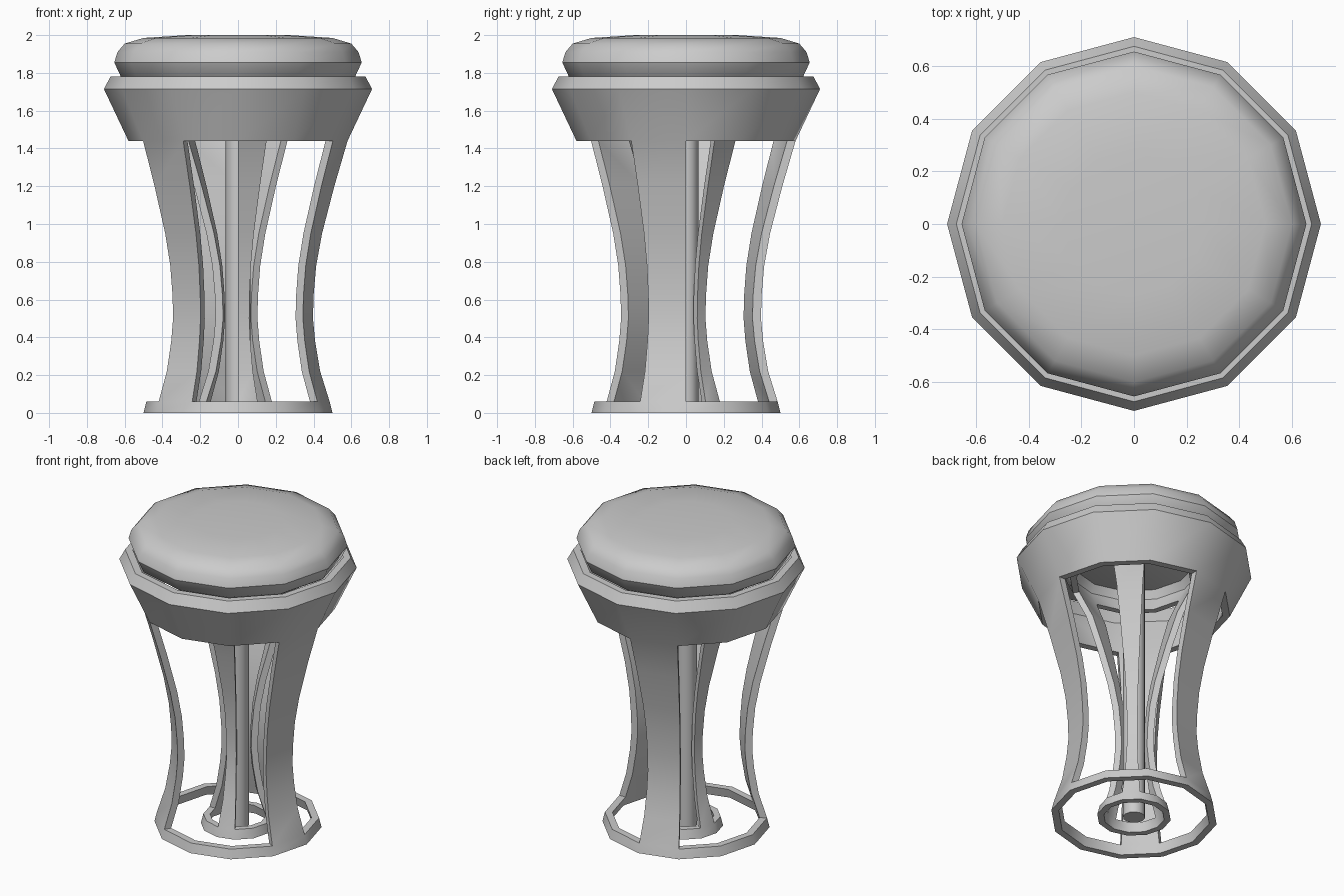
import bpy, bmesh, math

if "Cube" in bpy.data.objects:
    bpy.data.objects.remove(bpy.data.objects["Cube"])

SIDES = 12


def ring_point(r, z, k):
    a = 2 * math.pi * k / SIDES
    return (r * math.cos(a), r * math.sin(a), z)


def finish(bm, name, angle=32):
    bmesh.ops.recalc_face_normals(bm, faces=bm.faces)
    mesh = bpy.data.meshes.new(name)
    bm.to_mesh(mesh)
    bm.free()
    obj = bpy.data.objects.new(name, mesh)
    bpy.context.collection.objects.link(obj)
    bpy.ops.object.select_all(action='DESELECT')
    obj.select_set(True)
    bpy.context.view_layer.objects.active = obj
    bpy.ops.object.shade_smooth_by_angle(angle=math.radians(angle))
    return obj


def openwork_shell(name, profile, leg_segments, leg_top, thickness):
    """Twelve-sided wall: closed foot ring and top band joined by three legs."""
    bm = bmesh.new()
    rings = [[bm.verts.new(ring_point(r, z, k)) for k in range(SIDES)] for r, z in profile]
    for i in range(len(profile) - 1):
        is_leg_row = i >= 1 and profile[i + 1][1] <= leg_top + 1e-4
        for k in range(SIDES):
            if is_leg_row and k not in leg_segments:
                continue
            n = (k + 1) % SIDES
            bm.faces.new((rings[i][k], rings[i][n], rings[i + 1][n], rings[i + 1][k]))
    # thicken straight inwards so the rims stay level
    ext = bmesh.ops.extrude_face_region(bm, geom=bm.faces[:], use_keep_orig=True)
    for v in ext['geom']:
        if isinstance(v, bmesh.types.BMVert):
            r = math.hypot(v.co.x, v.co.y)
            s = (r - thickness) / r
            v.co.x *= s
            v.co.y *= s
    loose = [v for v in bm.verts if not v.link_faces]
    bmesh.ops.delete(bm, geom=loose, context='VERTS')
    return finish(bm, name)


def lathe(name, profile):
    """Closed twelve-sided turned solid."""
    bm = bmesh.new()
    rings = [[bm.verts.new(ring_point(r, z, k)) for k in range(SIDES)] for r, z in profile]
    for a, b in zip(rings, rings[1:]):
        for k in range(SIDES):
            n = (k + 1) % SIDES
            bm.faces.new((a[k], a[n], b[n], b[k]))
    bm.faces.new(rings[0][::-1])
    bm.faces.new(rings[-1])
    return finish(bm, name, 40)


# waisted body with legs, and the flared band holding the seat
legs = [(0.50, 0), (0.485, 0.06), (0.435, 0.22), (0.408, 0.38), (0.397, 0.50),
        (0.40, 0.62), (0.414, 0.78), (0.445, 0.95), (0.51, 1.20), (0.58, 1.44)]
band = [(0.71, 1.715), (0.675, 1.78)]
openwork_shell("outer_frame", legs + band, {3, 7, 11}, 1.44, 0.045)

# inner frame: same profile set inwards, legs turned half a revolution
inner = [(r - 0.278, z) for r, z in legs + [(0.665, 1.62)] + band]
openwork_shell("inner_frame", inner, {1, 5, 9}, 1.62, 0.04)

# centre post
lathe("centre_post", [(0.066, 0), (0.066, 1.79)])

# padded seat
lathe("seat_cushion", [(0.60, 1.765), (0.62, 1.78), (0.655, 1.855), (0.638, 1.91),
                       (0.60, 1.955), (0.50, 1.985), (0.27, 2.0)])
